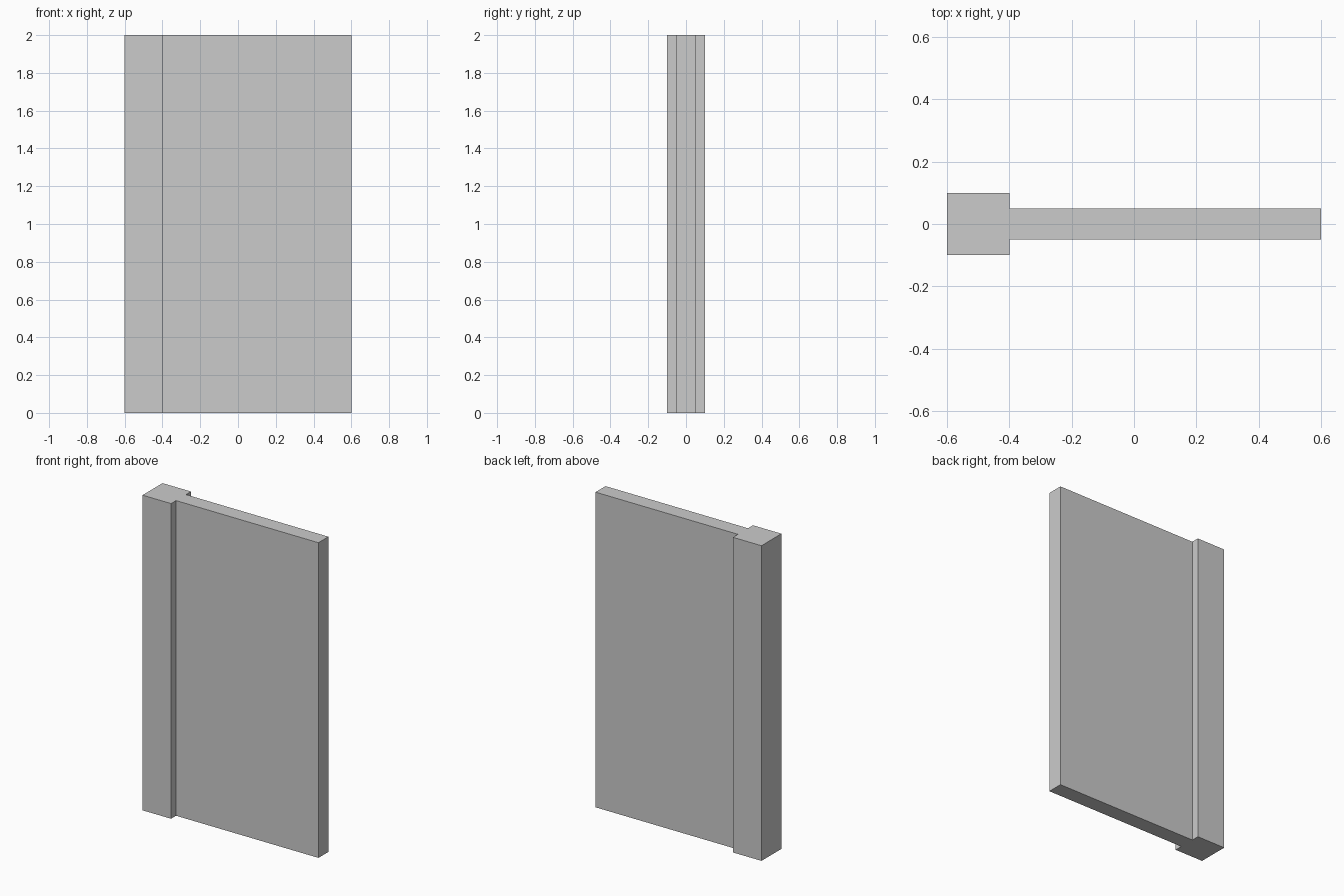
import bpy, bmesh

if "Cube" in bpy.data.objects:
    bpy.data.objects.remove(bpy.data.objects["Cube"])

HEIGHT = 2.0

# Half outline of the plan: thick post on the left, thin panel to the right
half = [(-0.6, 0.1), (-0.4, 0.1), (-0.4, 0.05), (0.6, 0.05)]
outline = [(x, -y) for x, y in half] + half[::-1]

# Door panel with its edge post, extruded upwards as one solid
bm = bmesh.new()
base = bm.faces.new([bm.verts.new((x, y, 0)) for x, y in outline])
top = bmesh.ops.extrude_face_region(bm, geom=[base], use_keep_orig=True)["geom"]
bmesh.ops.translate(bm, vec=(0, 0, HEIGHT),
                    verts=[g for g in top if isinstance(g, bmesh.types.BMVert)])
bmesh.ops.recalc_face_normals(bm, faces=bm.faces)

mesh = bpy.data.meshes.new("door_panel_with_post")
bm.to_mesh(mesh)
bm.free()
bpy.context.collection.objects.link(bpy.data.objects.new("door_panel_with_post", mesh))
